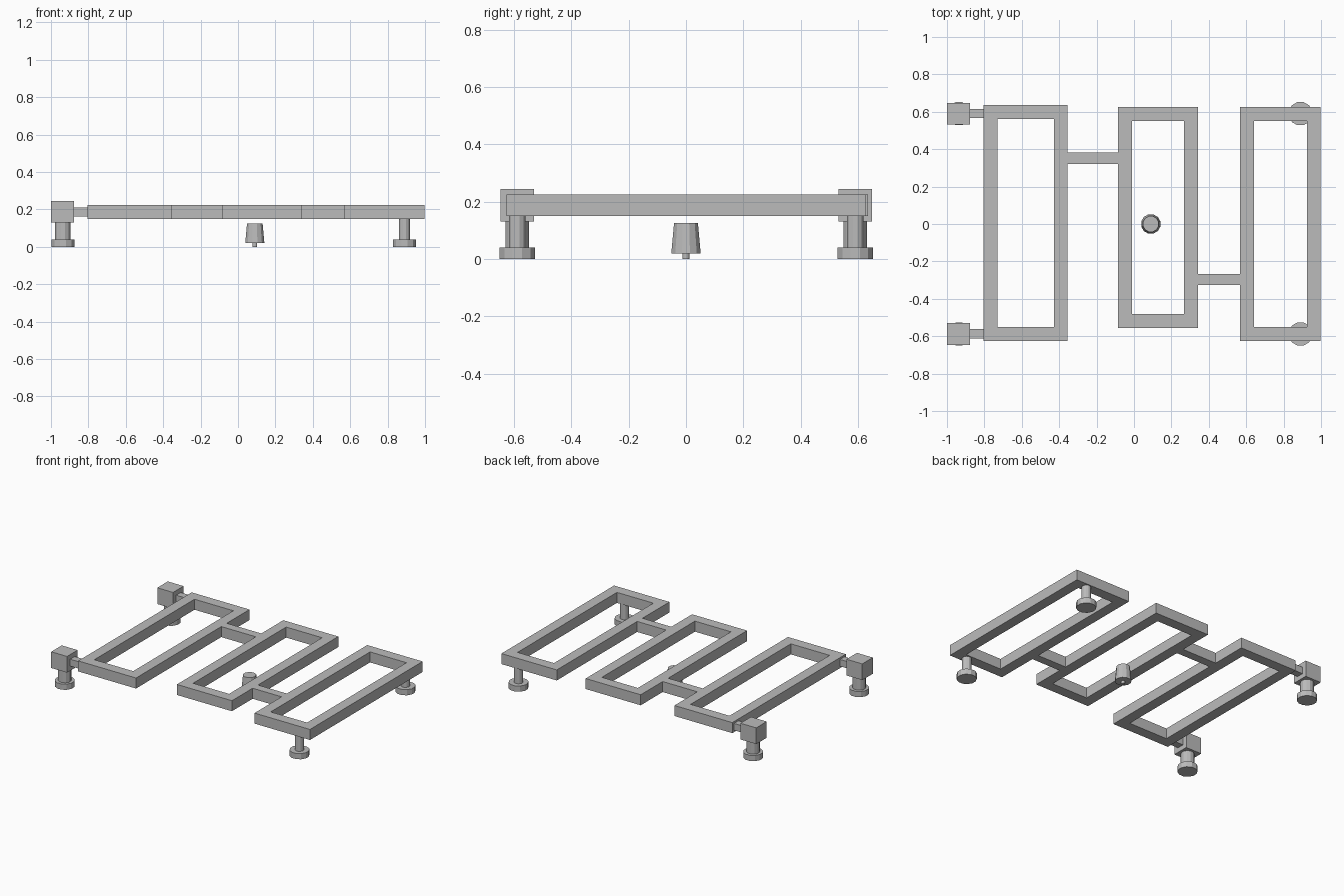
import bpy, bmesh
from math import pi
from mathutils import Matrix

if "Cube" in bpy.data.objects:
    bpy.data.objects.remove(bpy.data.objects["Cube"])

grey = bpy.data.materials.new("plain grey")
grey.diffuse_color = (0.5, 0.5, 0.5, 1)
grey.use_nodes = True
grey.node_tree.nodes["Principled BSDF"].inputs["Base Color"].default_value = grey.diffuse_color

Z0, Z1 = 0.15, 0.224   # underside and top of the frames


def finish(name, bm):
    bmesh.ops.recalc_face_normals(bm, faces=bm.faces)
    me = bpy.data.meshes.new(name)
    bm.to_mesh(me)
    bm.free()
    me.materials.append(grey)
    ob = bpy.data.objects.new(name, me)
    bpy.context.collection.objects.link(ob)


def box(name, x0, x1, y0, y1, z0, z1):
    bm = bmesh.new()
    m = Matrix.Translation(((x0 + x1) / 2, (y0 + y1) / 2, (z0 + z1) / 2))
    m = m @ Matrix.Diagonal((x1 - x0, y1 - y0, z1 - z0, 1))
    bmesh.ops.create_cube(bm, size=1, matrix=m)
    finish(name, bm)


def cone(name, x, y, z0, z1, r0, r1=None, sides=12):
    bm = bmesh.new()
    m = Matrix.Translation((x, y, (z0 + z1) / 2)) @ Matrix.Rotation(pi / sides, 4, 'Z')
    bmesh.ops.create_cone(bm, cap_ends=True, segments=sides, radius1=r0,
                          radius2=r0 if r1 is None else r1, depth=z1 - z0, matrix=m)
    finish(name, bm)


def frame(name, x0, x1, y0, y1, w=0.074):
    # rectangular ring: four mitred bars between an outer and an inner outline
    bm = bmesh.new()

    def ring(i, z):
        return [bm.verts.new(p) for p in ((x0 + i, y0 + i, z), (x1 - i, y0 + i, z),
                                          (x1 - i, y1 - i, z), (x0 + i, y1 - i, z))]
    loops = [ring(0, Z0), ring(0, Z1), ring(w, Z1), ring(w, Z0)]
    for a, b in zip(loops, loops[1:] + loops[:1]):
        for i in range(4):
            j = (i + 1) % 4
            bm.faces.new((a[i], a[j], b[j], b[i]))
    finish(name, bm)


# three rectangular frames
frame("left_frame", -0.805, -0.355, -0.626, 0.635)
frame("middle_frame", -0.086, 0.342, -0.556, 0.626)
frame("right_frame", 0.567, 0.998, -0.626, 0.626)

# bridges between the frames
box("left_bridge", -0.355, -0.086, 0.321, 0.382, Z0, Z1)
box("right_bridge", 0.342, 0.567, -0.326, -0.267, Z0, Z1)

# corner supports on both sides
for side, y in (("front", -0.588), ("back", 0.59)):
    box(f"{side}_corner_block", -1, -0.877, y - 0.059, y + 0.058, 0.13, 0.244)
    box(f"{side}_arm", -0.877, -0.805, y - 0.024, y + 0.026, 0.163, 0.211)
    for end, x, r, top in (("left", -0.936, 0.043, 0.13), ("right", 0.89, 0.03, Z0)):
        cone(f"{side}_{end}_leg", x, y, 0.04, top, r)
        cone(f"{side}_{end}_foot", x, y, 0, 0.04, 0.064)

# tapered knob under the middle frame
cone("knob", 0.09, 0, 0.02, 0.126, 0.053, 0.043)
cone("knob_stem", 0.09, 0, 0, 0.02, 0.012)
